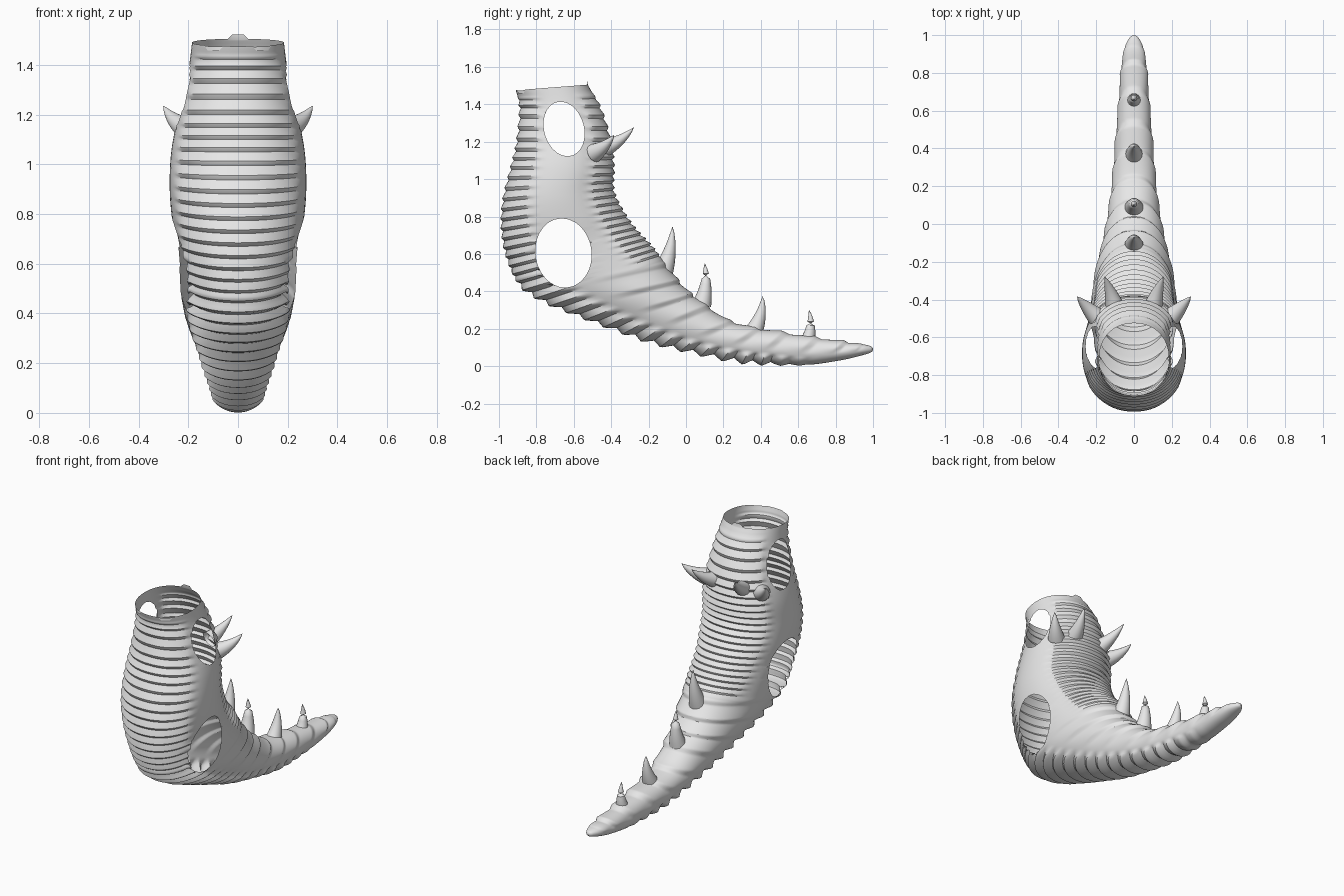
import bpy, bmesh, math
from mathutils import Vector

if "Cube" in bpy.data.objects:
    bpy.data.objects.remove(bpy.data.objects["Cube"])

grey = bpy.data.materials.new("plain grey")
grey.diffuse_color = (0.8, 0.8, 0.8, 1)
grey.use_nodes = True
grey.node_tree.nodes["Principled BSDF"].inputs["Base Color"].default_value = grey.diffuse_color

# Body stations from neck to tail tip: belly y, z, back y, z, half width
STATIONS = [
    (-.91, 1.475, -.525, 1.505, .185), (-.89, 1.38, -.46, 1.38, .20),
    (-.905, 1.2, -.405, 1.2, .24), (-.94, 1.05, -.39, 1.06, .268),
    (-.98, .88, -.39, .94, .275), (-.985, .72, -.34, .83, .265),
    (-.955, .57, -.27, .73, .245), (-.89, .44, -.19, .645, .235),
    (-.76, .35, -.12, .56, .225), (-.58, .275, -.05, .47, .205),
    (-.38, .20, .02, .395, .175), (-.18, .13, .10, .335, .15),
    (.03, .08, .22, .25, .125), (.25, .035, .36, .21, .108),
    (.45, .015, .50, .185, .095), (.65, .008, .67, .158, .08),
    (.82, .03, .83, .135, .068), (.93, .055, .93, .12, .05),
    (.985, .072, .985, .108, .025), (1.0, .085, 1.0, .095, .004)]
STEP, AROUND = 18, 64


def station(t):
    """Smooth interpolation through the stations."""
    i = min(int(t), len(STATIONS) - 2)
    f = t - i
    p = [STATIONS[max(0, min(len(STATIONS) - 1, i + k))] for k in (-1, 0, 1, 2)]
    return [.5 * (2 * b + (c - a) * f + (2 * a - 5 * b + 4 * c - d) * f * f
                  + (3 * b - a - 3 * c + d) * f ** 3) for a, b, c, d in zip(*p)]


def ramp(a, b, x):
    x = max(0, min(1, (x - a) / (b - a)))
    return x * x * (3 - 2 * x)


def saw(x, peak):
    """Plate profile from -0.5 to 0.5 with its high edge at peak."""
    x %= 1
    return (x / peak if x < peak else (1 - x) / (1 - peak)) - .5


def relief(t, c):
    """Plate relief for station t; c is 1 on the belly and -1 on the back."""
    belly, back = ramp(.35, .6, c), ramp(.5, .62, -c)
    torso = ramp(.3, 1, t) * (1 - ramp(6.5, 7.5, t))
    under = ramp(6.5, 7.5, t) * (1 - ramp(13, 15.5, t))
    d = belly * (torso * .014 * saw(t * 3, .7) + under * .034 * saw(t * 2, .6))
    d += belly * under * .006                              # underside ledge
    upper = ramp(.2, 1, t) * (1 - ramp(7, 8.2, t))
    d += back * upper * (.015 * saw(t * 3, .7) + .005)     # back plates
    tail = ramp(7.5, 8.5, t) * (1 - ramp(16, 17.5, t))
    d += tail * ramp(-.25, .3, -c) * .014 * saw(t * 1.0 + .35 * c, .75)
    return d


def finish(bm, name, angle=30):
    bmesh.ops.recalc_face_normals(bm, faces=bm.faces)
    me = bpy.data.meshes.new(name)
    bm.to_mesh(me)
    bm.free()
    me.materials.append(grey)
    ob = bpy.data.objects.new(name, me)
    bpy.context.collection.objects.link(ob)
    bpy.ops.object.select_all(action='DESELECT')
    ob.select_set(True)
    bpy.context.view_layer.objects.active = ob
    bpy.ops.object.shade_smooth_by_angle(angle=math.radians(angle))
    return ob


def skin(bm, rings):
    for a, b in zip(rings, rings[1:]):
        n = len(a)
        for j in range(n):
            bm.faces.new((a[j], a[(j + 1) % n], b[(j + 1) % n], b[j]))


# Hollow torso and tail, open at the neck
bm = bmesh.new()
rings = []
for i in range((len(STATIONS) - 1) * STEP + 1):
    t = i / STEP
    fy, fz, by, bz, w = station(t)
    mid = Vector((0, (fy + by) / 2, (fz + bz) / 2))
    half = Vector((0, (fy - by) / 2, (fz - bz) / 2))
    ring = []
    for j in range(AROUND):
        a = 2 * math.pi * j / AROUND
        c, s = math.cos(a), math.sin(a)
        cc = math.copysign(abs(c) ** .92, c)
        ss = math.copysign(abs(s) ** .92, s)
        off = half * cc + Vector((w * ss, 0, 0))
        p = mid + off + off.normalized() * relief(t, c)
        if i == 0:                                         # ragged neck rim
            p.z += .018 * (abs(j - 32) < 2) - .02 * (3 < min(j, 64 - j) < 8)
        ring.append(bm.verts.new(p))
    rings.append(ring)
skin(bm, rings)
bm.faces.new(rings[-1])

# Arm and leg openings: centre y, z, radius y, z, lean
for cy, cz, ry, rz, lean in ((-.652, 1.268, .108, .146, -.13),
                             (-.655, .605, .15, .185, -.05)):
    def local(p):
        return (p.y - cy - lean * (p.z - cz)) / ry, (p.z - cz) / rz
    gone = [f for f in bm.faces
            if math.hypot(*local(f.calc_center_median())) < 1]
    edge = {v for f in gone for v in f.verts}
    bmesh.ops.delete(bm, geom=gone, context='FACES')
    for v in edge:
        if v.is_valid and v.is_boundary:
            u, q = local(v.co)
            r = math.hypot(u, q)
            v.co.z = cz + q / r * rz
            v.co.y = cy + u / r * ry + lean * (v.co.z - cz)
finish(bm, "body_shell", 32)


def spike(name, base, tip, radius, bend):
    """Curved horn from base to tip; bend shifts its middle."""
    base, tip = Vector(base), Vector(tip)
    ctrl = (base + tip) / 2 + Vector(bend)
    bm = bmesh.new()
    rings = []
    for k in range(9):
        f = k / 8
        p = base * (1 - f) ** 2 + ctrl * 2 * f * (1 - f) + tip * f * f
        d = (ctrl - base) * (1 - f) + (tip - ctrl) * f
        rot = d.to_track_quat('Z', 'Y')
        r = radius * (1 - f) ** .85 + .001
        rings.append([bm.verts.new(p + rot @ Vector(
            (r * math.cos(a * math.pi / 8), r * math.sin(a * math.pi / 8), 0)))
            for a in range(16)])
    skin(bm, rings)
    bm.faces.new(rings[-1])
    finish(bm, name, 50)


# Row of tail spikes
for n, (y, z, ty, tz, r) in enumerate(((-.125, .50, -.072, .745, .055),
                                       (.085, .33, .10, .55, .05),
                                       (.365, .19, .41, .375, .047),
                                       (.65, .135, .658, .30, .038))):
    spike(f"tail_spike_{n + 1}", (0, y, z), (0, ty, tz), r, (0, .025, 0))

# Two pairs of shoulder spikes
for side, label in ((-1, "left"), (1, "right")):
    spike(f"outer_shoulder_spike_{label}", (side * .20, -.49, 1.14),
          (side * .30, -.385, 1.235), .05, (side * .015, .01, -.015))
    spike(f"inner_shoulder_spike_{label}", (side * .10, -.44, 1.165),
          (side * .155, -.28, 1.275), .05, (0, .015, -.02))
